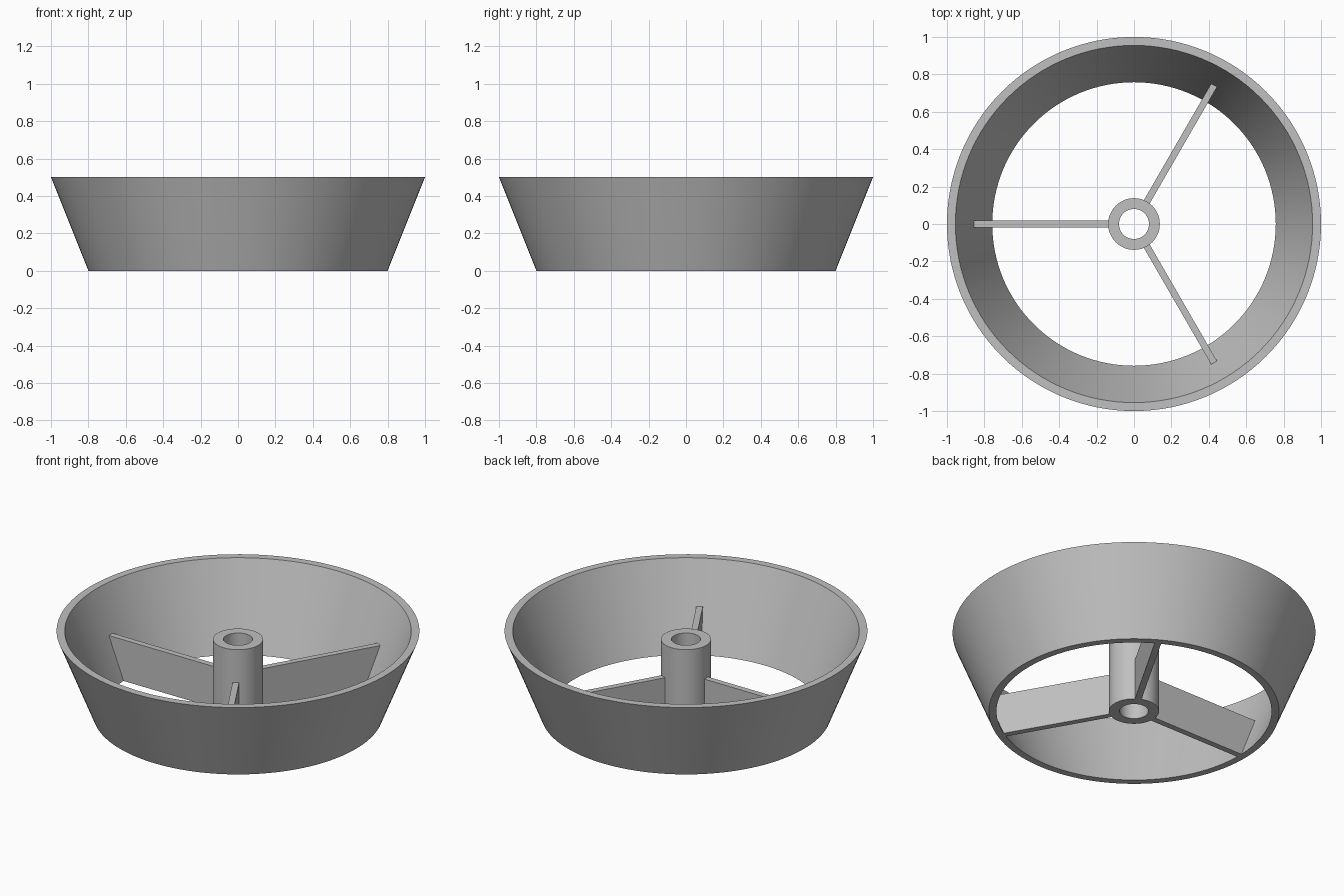
import bpy
import bmesh
from math import pi, radians
from mathutils import Matrix, Vector

cube = bpy.data.objects.get("Cube")
if cube:
    bpy.data.objects.remove(cube, do_unlink=True)

SEGMENTS = 128

grey = bpy.data.materials.new("plain grey")
grey.use_nodes = True
colour = (0.53, 0.53, 0.53, 1)
grey.diffuse_color = colour
grey.node_tree.nodes["Principled BSDF"].inputs["Base Color"].default_value = colour


def finish(bm, name, smooth):
    """Turn the bmesh into a named grey object."""
    bmesh.ops.recalc_face_normals(bm, faces=bm.faces)
    mesh = bpy.data.meshes.new(name)
    bm.to_mesh(mesh)
    bm.free()
    mesh.materials.append(grey)
    obj = bpy.data.objects.new(name, mesh)
    bpy.context.collection.objects.link(obj)
    if smooth:
        bpy.ops.object.select_all(action='DESELECT')
        obj.select_set(True)
        bpy.context.view_layer.objects.active = obj
        bpy.ops.object.shade_smooth_by_angle(angle=radians(30))
    return obj


def lathe(name, profile):
    """Spin a closed (radius, height) profile around the z axis."""
    bm = bmesh.new()
    verts = [bm.verts.new((r, 0, z)) for r, z in profile]
    edges = [bm.edges.new((v, verts[i - 1])) for i, v in enumerate(verts)]
    bmesh.ops.spin(bm, geom=verts + edges, cent=(0, 0, 0), axis=(0, 0, 1),
                   angle=2 * pi, steps=SEGMENTS, use_merge=True)
    bmesh.ops.remove_doubles(bm, verts=bm.verts, dist=0.0001)
    return finish(bm, name, True)


def spoke(name, profile, width, angle):
    """Extrude a (radius, height) outline sideways and turn it into place."""
    bm = bmesh.new()
    face = bm.faces.new([bm.verts.new((r, -width / 2, z)) for r, z in profile])
    moved = bmesh.ops.extrude_face_region(bm, geom=[face])["geom"]
    bmesh.ops.translate(bm, vec=Vector((0, width, 0)),
                        verts=[v for v in moved if isinstance(v, bmesh.types.BMVert)])
    bmesh.ops.rotate(bm, cent=(0, 0, 0), matrix=Matrix.Rotation(angle, 3, 'Z'),
                     verts=bm.verts)
    return finish(bm, name, False)


# Flared outer ring with an open bottom
lathe("flared_ring", [(0.8, 0), (1, 0.5), (0.955, 0.5), (0.758, 0)])

# Central tube
lathe("hub", [(0.08, 0), (0.138, 0), (0.138, 0.45), (0.08, 0.45)])

# Three upright plates whose outer ends follow the slope of the ring
outline = [(0.12, 0), (0.759, 0), (0.857, 0.25), (0.12, 0.25)]
for label, degrees in (("back", 60), ("side", 180), ("front", 300)):
    spoke(label + "_spoke", outline, 0.036, radians(degrees))
